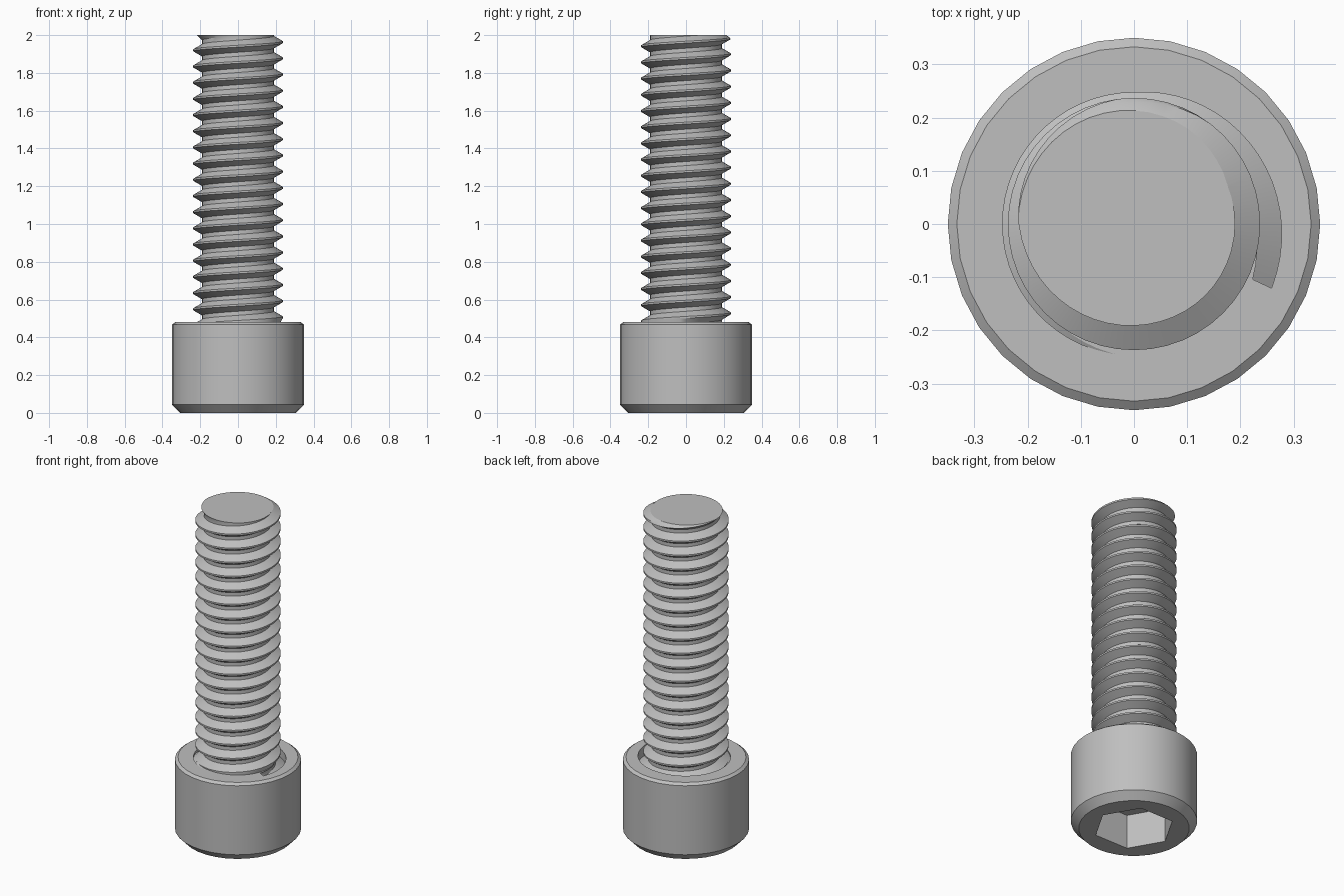
import bpy, bmesh, math
from mathutils import Vector

cube = bpy.data.objects.get("Cube")
if cube:
    bpy.data.objects.remove(cube)

PITCH, ROOT, CREST = 0.0857, 0.19, 0.237
HEAD_TOP, TOP = 0.48, 2.0
SEGS = 48
GROOVE_Z = 0.463          # groove centre on the +x side, at the head
SLOPE = math.tan(math.radians(30))

steel = bpy.data.materials.new("steel grey")
steel.use_nodes = True
colour = (0.52, 0.52, 0.52, 1)
steel.diffuse_color = colour
steel.node_tree.nodes["Principled BSDF"].inputs["Base Color"].default_value = colour


def make_object(name, bm):
    mesh = bpy.data.meshes.new(name)
    bm.to_mesh(mesh)
    bm.free()
    mesh.materials.append(steel)
    obj = bpy.data.objects.new(name, mesh)
    bpy.context.collection.objects.link(obj)
    return obj


def activate(obj):
    bpy.ops.object.select_all(action='DESELECT')
    obj.select_set(True)
    bpy.context.view_layer.objects.active = obj


def lathe(profile, segs):
    """Closed solid of revolution from (radius, height) points."""
    bm = bmesh.new()
    rings = [[bm.verts.new((r * math.cos(k * math.tau / segs),
                            r * math.sin(k * math.tau / segs), z))
              for k in range(segs)] for r, z in profile]
    for low, high in zip(rings, rings[1:]):
        for k in range(segs):
            n = (k + 1) % segs
            bm.faces.new((low[k], low[n], high[n], high[k]))
    bm.faces.new(rings[0][::-1])
    bm.faces.new(rings[-1])
    return bm


def helix_point(angle, r, dz):
    return Vector((r * math.cos(angle), r * math.sin(angle),
                   GROOVE_Z + PITCH * angle / math.tau + dz))


def runout(angle):
    """Outward drift of the groove as it ends in the head."""
    return max(0, math.pi / 2 - angle) * 0.019


def cut(target, cutter):
    cutter.hide_render = True
    mod = target.modifiers.new("cut", 'BOOLEAN')
    mod.operation = 'DIFFERENCE'
    mod.solver = 'EXACT'
    mod.object = cutter
    activate(target)
    bpy.ops.object.modifier_apply(modifier=mod.name)
    bpy.data.objects.remove(cutter)


# Chamfered head
head = make_object("head", lathe(
    [(0.307, 0), (0.35, 0.045), (0.35, 0.467), (0.333, HEAD_TOP)], 32))

# Hexagonal socket in the underside
cut(head, make_object("socket_cutter", lathe([(0.225, -0.1), (0.225, 0.21)], 6)))

# Thread groove running out into the head top
bm = bmesh.new()
inner, outer, half = ROOT - 0.003, 0.247, PITCH / 8
wide = half + (outer - inner) * SLOPE
section = [(inner, -half), (outer, -wide), (outer, wide), (inner, half)]
start, end = math.radians(-25), math.radians(265)
rows = []
for i in range(SEGS + 1):
    a = start + (end - start) * i / SEGS
    rows.append([bm.verts.new(helix_point(a, r + runout(a), dz)) for r, dz in section])
for low, high in zip(rows, rows[1:]):
    for j in range(4):
        n = (j + 1) % 4
        bm.faces.new((low[j], high[j], high[n], low[n]))
bm.faces.new(rows[0])
bm.faces.new(rows[-1])
bmesh.ops.recalc_face_normals(bm, faces=bm.faces)
cut(head, make_object("groove_cutter", bm))

# Threaded shank: root flat, flank, crest flat, flank
bm = bmesh.new()
flank = (CREST - ROOT) * SLOPE
section = [(ROOT, -half), (ROOT, half), (CREST, half + flank),
           (CREST, PITCH - half - flank)]
first, last = -int(SEGS * 1.2), int(SEGS * 19.5)
rows = []
for i in range(first, last):
    a = i * math.tau / SEGS
    row = []
    for r, dz in section:
        p = helix_point(a, 1, dz)
        r = min(r + runout(a), CREST, max(ROOT, 0.218 + TOP - p.z))
        row.append(bm.verts.new((p.x * r, p.y * r, p.z)))
    rows.append(row)
for i in range(len(rows) - SEGS - 1):
    here = rows[i] + [rows[i + SEGS][0]]
    after = rows[i + 1] + [rows[i + SEGS + 1][0]]
    for j in range(4):
        bm.faces.new((here[j], after[j], after[j + 1], here[j + 1]))

# Flat end of the shank
bmesh.ops.bisect_plane(bm, geom=bm.verts[:] + bm.edges[:] + bm.faces[:],
                       plane_co=(0, 0, TOP), plane_no=(0, 0, 1), clear_outer=True)
bmesh.ops.delete(bm, geom=[v for v in bm.verts if not v.link_faces], context='VERTS')
rim = [e for e in bm.edges if e.is_boundary
       and all(abs(v.co.z - TOP) < 0.0001 for v in e.verts)]
bmesh.ops.contextual_create(bm, geom=rim)
for f in bm.faces:
    f.normal_update()
    if len(f.verts) > 8 and f.normal.z < 0:
        f.normal_flip()
shank = make_object("threaded_shank", bm)

for part in (head, shank):
    activate(part)
    bpy.ops.object.shade_smooth_by_angle(angle=math.radians(30))
